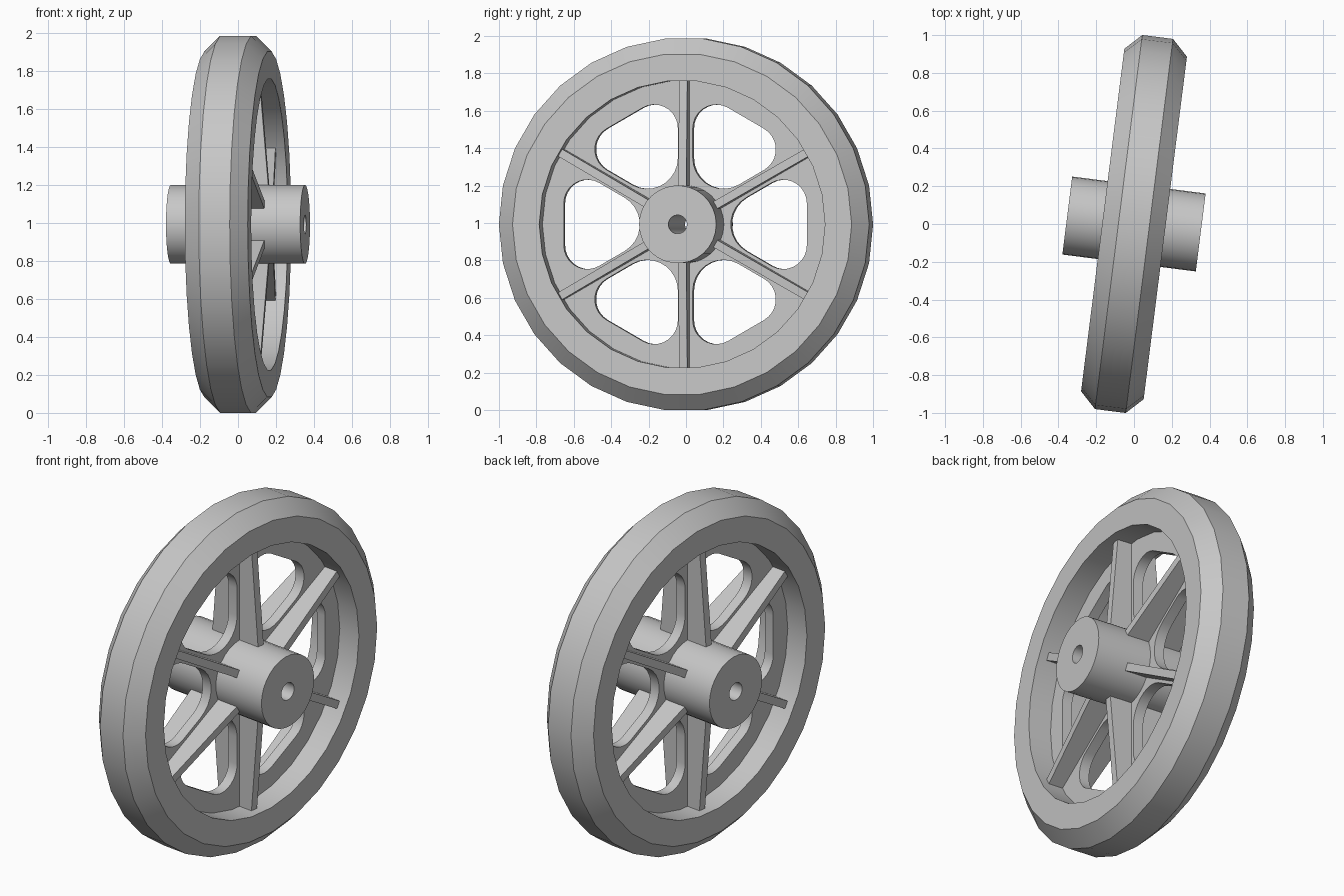
import bpy, bmesh, math
from mathutils import Matrix

cube = bpy.data.objects.get("Cube")
if cube:
    bpy.data.objects.remove(cube)

SIDES = 30
WEB_HALF = 0.03
# Local x is the axle; the whole wheel is turned slightly about z
PLACE = Matrix.Translation((0, 0, 0.9925)) @ Matrix.Rotation(math.radians(-7.2), 4, 'Z')

grey = bpy.data.materials.new("cast_grey")
grey.use_nodes = True
colour = (0.57, 0.57, 0.57, 1)
grey.diffuse_color = colour
grey.node_tree.nodes["Principled BSDF"].inputs["Base Color"].default_value = colour


def finish(name, mesh, matrix=PLACE):
    mesh.materials.clear()
    mesh.materials.append(grey)
    obj = bpy.data.objects.new(name, mesh)
    bpy.context.collection.objects.link(obj)
    obj.matrix_world = matrix
    bpy.ops.object.select_all(action='DESELECT')
    obj.select_set(True)
    bpy.context.view_layer.objects.active = obj
    bpy.ops.object.shade_smooth_by_angle(angle=math.radians(30))
    return obj


def from_bmesh(name, bm):
    bmesh.ops.recalc_face_normals(bm, faces=bm.faces)
    mesh = bpy.data.meshes.new(name)
    bm.to_mesh(mesh)
    bm.free()
    return finish(name, mesh)


def lathe(name, profile):
    """Closed ring turned about x from (x, radius) pairs."""
    bm = bmesh.new()
    rings = []
    for i in range(SIDES):
        a = math.tau * i / SIDES
        rings.append([bm.verts.new((x, r * math.cos(a), r * math.sin(a))) for x, r in profile])
    n = len(profile)
    for i, ring in enumerate(rings):
        after = rings[(i + 1) % SIDES]
        for j in range(n):
            k = (j + 1) % n
            bm.faces.new((ring[j], ring[k], after[k], after[j]))
    return from_bmesh(name, bm)


def arc(cx, cy, r, start, end, steps):
    angles = [math.radians(start + (end - start) * i / steps) for i in range(steps + 1)]
    return [(cx + r * math.cos(a), cy + r * math.sin(a)) for a in angles]


# Bevelled rim and bored hub
lathe("rim", [(-0.082, 0.998), (0.082, 0.998), (0.167, 0.914),
              (0.167, 0.77), (-0.167, 0.77), (-0.167, 0.914)])
lathe("hub", [(-0.356, 0.208), (0.356, 0.208), (0.356, 0.05), (-0.356, 0.05)])

# Web disc with six rounded openings, filled from flat outlines
curve = bpy.data.curves.new("web_outline", 'CURVE')
curve.dimensions = '2D'
curve.fill_mode = 'BOTH'
curve.extrude = WEB_HALF


def outline(points):
    spline = curve.splines.new('POLY')
    spline.points.add(len(points) - 1)
    for p, (x, y) in zip(spline.points, points):
        p.co = (x, y, 0, 1)
    spline.use_cyclic_u = True


def circle(r):
    return arc(0, 0, r, 0, 360, SIDES)[:-1]


opening = (arc(0.528, 0.112, 0.127, 0, 120, 9)
           + arc(0.41, 0, 0.165, 120, 240, 9)
           + arc(0.528, -0.112, 0.127, 240, 360, 9))
outline(circle(0.79))
outline(circle(0.12))
for k in range(6):
    c, s = math.cos(k * math.pi / 3), math.sin(k * math.pi / 3)
    outline([(x * c - y * s, x * s + y * c) for x, y in opening])
helper = bpy.data.objects.new("web_outline", curve)
bpy.context.collection.objects.link(helper)
bpy.context.view_layer.update()
web = bpy.data.meshes.new_from_object(helper.evaluated_get(bpy.context.evaluated_depsgraph_get()))
bpy.data.objects.remove(helper)
to_axle = Matrix(((0, 0, 1, 0), (1, 0, 0, 0), (0, 1, 0, 0), (0, 0, 0, 1)))
finish("web", web, PLACE @ to_axle)

# Tapered ribs, deeper at the hub than at the rim
for k in range(6):
    bm = bmesh.new()
    bmesh.ops.create_cube(bm, size=2)
    for v in bm.verts:
        outer = v.co.y > 0
        v.co = (v.co.x * (0.115 if outer else 0.168), 0.78 if outer else 0.15, v.co.z * 0.022)
    turn = Matrix.Rotation(math.radians(30 + 60 * k), 4, 'X')
    bmesh.ops.transform(bm, matrix=turn, verts=bm.verts)
    from_bmesh(f"spoke_{k + 1}", bm)
